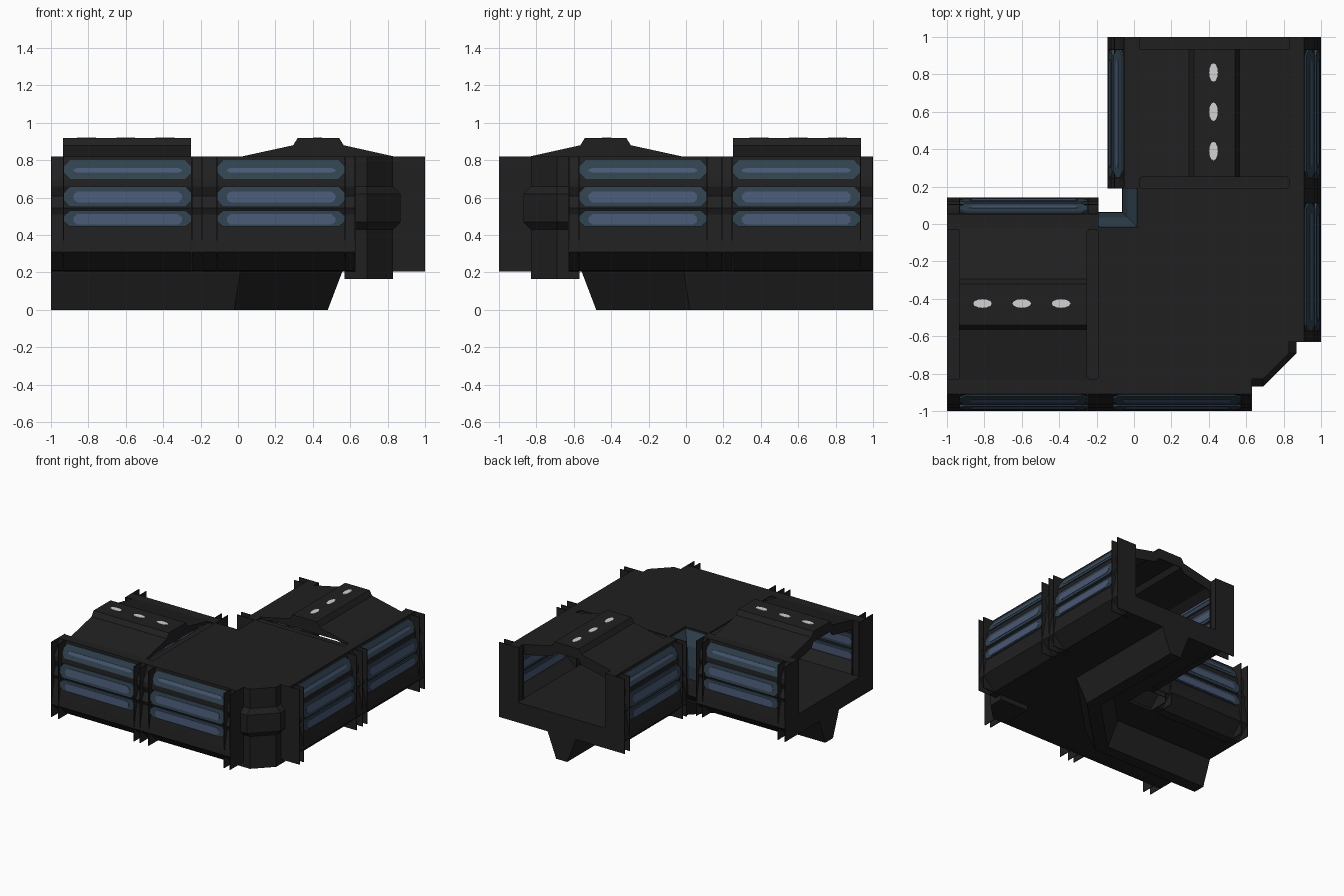
import bpy, bmesh, math

if "Cube" in bpy.data.objects:
    bpy.data.objects.remove(bpy.data.objects["Cube"])

def material(name, r, g, b):
    m = bpy.data.materials.new(name)
    m.diffuse_color = (r, g, b, 1)
    m.use_nodes = True
    m.node_tree.nodes["Principled BSDF"].inputs["Base Color"].default_value = m.diffuse_color
    return m

HULL = material("dark_hull", .0145, .0145, .0145)
GLASS = material("teal_glass", .029, .054, .076)
PANE = material("blue_pane", .066, .097, .177)
LAMP = material("white_lamp", .65, .65, .65)

def mesh_object(name, rings, mat):
    bm = bmesh.new()
    vs = [[bm.verts.new(p) for p in r] for r in rings]
    n = len(vs[0])
    for a, b in zip(vs, vs[1:]):
        for i in range(n):
            j = (i + 1) % n
            bm.faces.new((a[i], a[j], b[j], b[i]))
    bm.faces.new(vs[0])
    bm.faces.new(vs[-1][::-1])
    bmesh.ops.recalc_face_normals(bm, faces=bm.faces)
    me = bpy.data.meshes.new(name)
    bm.to_mesh(me)
    bm.free()
    me.materials.append(mat)
    bpy.context.collection.objects.link(bpy.data.objects.new(name, me))

def flip(p):
    """Mirror across the diagonal that swaps the two arms."""
    return (-p[1], -p[0], p[2])

def loft(name, rings, mat=HULL, both=True):
    mesh_object(name, rings, mat)
    if both:
        mesh_object(name + "_other_arm", [[flip(p) for p in r] for r in rings], mat)

def slab(name, outline, z0, z1, mat=HULL, both=False):
    loft(name, [[(x, y, z) for x, y in outline] for z in (z0, z1)], mat, both)

def along_x(name, section, x0, x1, mat=HULL):
    loft(name, [[(x, y, z) for y, z in section] for x in (x0, x1)], mat)

def outer(d): return -1 + d
def inner(d): return .143 - d
def nook(d): return .065 - d

# Ribbed wall section: depth from the outer edge, height
WALL = [(.17, .82), (.09, .82), (.088, .80), (.065, .74), (.04, .70), (.035, .66),
        (.055, .61), (.02, .545), (.035, .51), (.008, .37), (.0, .31), (.11, .21), (.17, .205),
        (.17, .37), (.09, .45), (.09, .74), (.17, .80)]

for name, side, x0, x1 in (("outer_wall", outer, -1, -.19), ("corner_outer_wall", outer, -.19, .63),
                           ("inner_wall", inner, -1, -.19)):
    along_x(name, [(side(d), z) for d, z in WALL], x0, x1)

# Window bands with chamfered ends: top depth, top z, bottom depth, bottom z, pane range
BANDS = [(.086, .80, .038, .70, .42, .66),
         (.032, .66, .012, .55, .25, .78),
         (.022, .53, .014, .445, .22, .88)]

def window(name, side, x0, x1, band, t0, t1, proud, cut, mat):
    d0, za, d1, zb = band[:4]
    pts = [(x0 + cut, t0), (x1 - cut, t0), (x1, t0 + .3 * (t1 - t0)), (x1, t1 - .3 * (t1 - t0)),
           (x1 - cut, t1), (x0 + cut, t1), (x0, t1 - .3 * (t1 - t0)), (x0, t0 + .3 * (t1 - t0))]
    lerp = lambda t: (d0 + t * (d1 - d0), za + t * (zb - za))
    front = [(x, side(lerp(t)[0] - proud), lerp(t)[1]) for x, t in pts]
    back = [(x, side(.096 + proud), lerp(t)[1]) for x, t in pts]
    loft(name, [front, back], mat)

for name, side, x0, x1 in (("outer_window", outer, -.93, -.25), ("corner_window", outer, -.11, .57),
                           ("inner_window", inner, -.93, -.25)):
    for i, b in enumerate(BANDS):
        window(f"{name}_{i}", side, x0, x1, b, 0, 1, .006, .03, GLASS)
        window(f"{name}_pane_{i}", side, x0 + .05, x1 - .05, b, b[4], b[5], .009, .02, PANE)

# Thin flange fins beside every frame
for x in (-1, -.936, -.25, -.196, -.116, .57, .624):
    sides = [("outer_fin", outer)] + ([("inner_fin", inner)] if x < -.15 else [])
    for name, side in sides:
        along_x(name, [(side(0), .205), (side(0), .82), (side(.18), .82), (side(.18), .205)], x, x + .006)

# Portal frames: open at the arm end, with a sunken lintel at the corner
PORTAL = [(-.85, .205), (-.85, .82), (-.83, .82), (-.83, .37), (-.03, .37), (-.03, .82), (-.01, .82), (-.01, .205)]
for name, x0, x1 in (("end_portal", -1, -.935), ("corner_portal", -.25, -.19)):
    along_x(name, PORTAL, x0, x1)
along_x("corner_lintel", [(-.83, .74), (-.83, .81), (-.03, .81), (-.03, .74), (-.29, .79), (-.57, .79)], -.25, -.19)

# Raised arm roofs, hollow beneath: deep arched rim outside, closed gable at the corner
ROOF = [(-.835, .82), (-.565, .88), (-.54, .92), (-.32, .92), (-.295, .88), (-.02, .82)]
def arch(depth):
    return ROOF + [(y, z - depth) for y, z in reversed(ROOF)]
along_x("arm_roof", arch(.025), -.935, -.25)
along_x("roof_rim", arch(.085), -.935, -.929)
along_x("roof_gable", ROOF, -.256, -.25)

# Roof lamps
for x in (-.81, -.60, -.39):
    ring = [(x + .05 * math.cos(a * math.pi / 6), -.425 + .023 * math.sin(a * math.pi / 6)) for a in range(12)]
    slab("roof_lamp", ring, .917, .922, LAMP, True)

# Corner roof and floor
slab("corner_roof", [(-.19, -.91), (.63, -.91), (.63, -.83), (.69, -.83), (.83, -.69), (.83, -.63),
                     (.91, -.63), (.91, .19), (.02, .19), (.02, -.02), (-.19, -.02)], .80, .82)
slab("floor", [(-.995, -.83), (.69, -.83), (.83, -.69), (.83, .995), (.03, .995), (.03, -.03),
               (-.995, -.03)], .205, .37)

# Glazed wall of the inside corner, mitred on the diagonal
NOOK_GLASS = [(.082, .805), (.03, .70), (.004, .55), (.008, .44), (.10, .44), (.10, .805)]
for name, section, mat in (("nook_wall", WALL, HULL), ("nook_glass", NOOK_GLASS, GLASS)):
    pts = [(nook(d), z) for d, z in section]
    loft(name, [[(-.19, y, z) for y, z in pts], [(-y, y, z) for y, z in pts]], mat)

# Chamfered corner post with a swollen collar
def post_ring(e, z):
    return [(x, y, z) for x, y in ((.57, -.83 - e), (.69, -.83 - e), (.83 + e, -.69), (.83 + e, -.57), (.57, -.57))]
loft("corner_post", [post_ring(e, z) for e, z in
                     ((0, .165), (0, .43), (.04, .47), (.04, .62), (0, .66), (0, .82))], both=False)

# Keel that turns the corner diagonally
KEEL = [(-.13, .21), (-.05, 0), (.05, 0), (.13, .21)]
start = [(-1, -.43 + o, z) for o, z in KEEL]
bend = [(-.041 - .414 * o, -.43 + o, z) for o, z in KEEL]
loft("keel", [start, bend, [flip(p) for p in bend], [flip(p) for p in start]], both=False)
